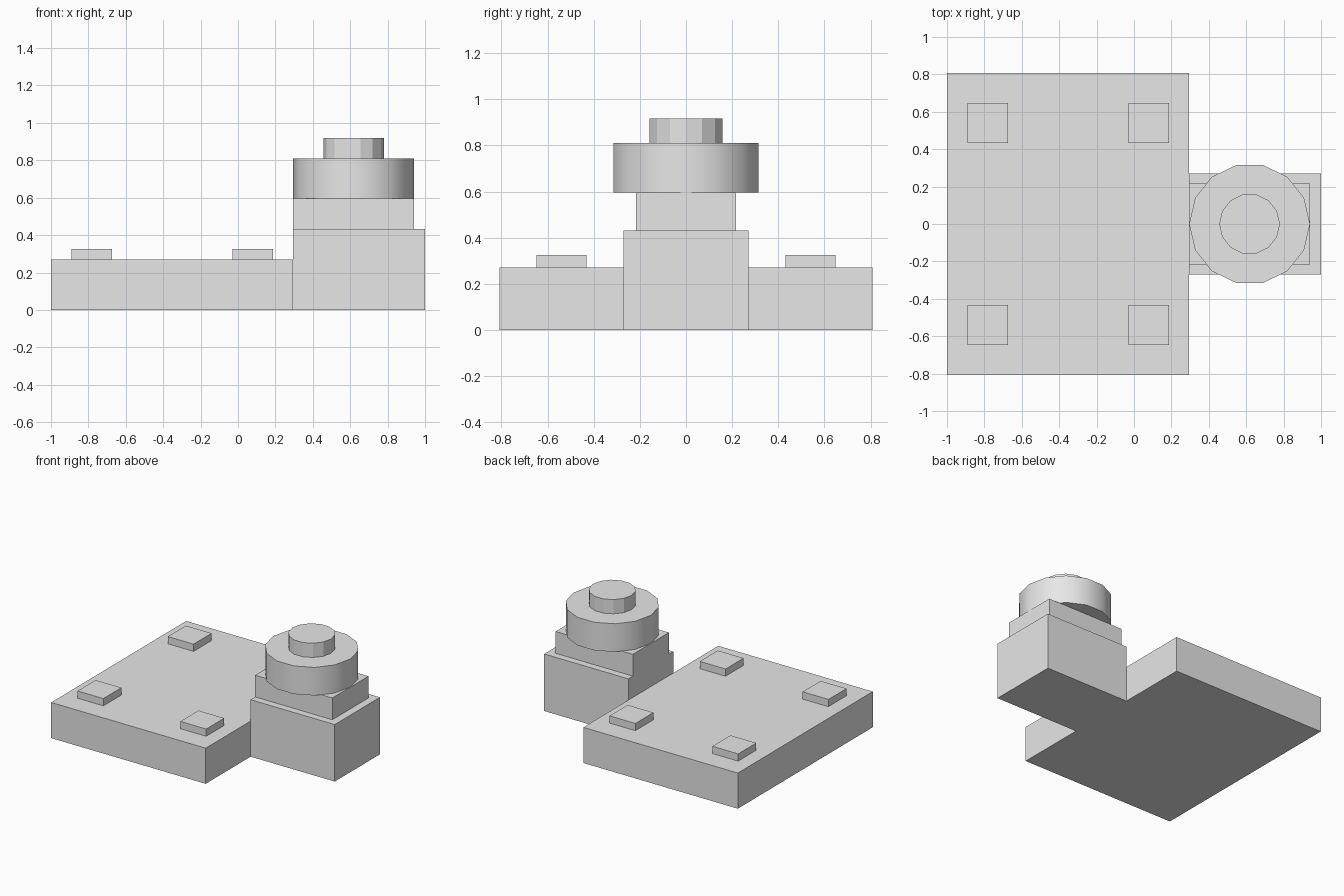
import bpy
import math

default_cube = bpy.data.objects.get("Cube")
if default_cube:
    bpy.data.objects.remove(default_cube, do_unlink=True)

grey = bpy.data.materials.new("plain_grey")
grey.use_nodes = True
colour = (0.8, 0.8, 0.8, 1)
grey.diffuse_color = colour
grey.node_tree.nodes["Principled BSDF"].inputs["Base Color"].default_value = colour


def finish(name):
    obj = bpy.context.object
    obj.name = name
    obj.data.name = name
    obj.data.materials.append(grey)
    return obj


def box(name, x0, x1, y0, y1, z0, z1):
    bpy.ops.mesh.primitive_cube_add(
        size=1, location=((x0 + x1) / 2, (y0 + y1) / 2, (z0 + z1) / 2))
    bpy.context.object.scale = (x1 - x0, y1 - y0, z1 - z0)
    bpy.ops.object.transform_apply(location=False, rotation=False, scale=True)
    return finish(name)


def disc(name, x, radius, z0, z1, sides=14):
    # Rotated so that one corner points along +x
    bpy.ops.mesh.primitive_cylinder_add(
        vertices=sides, radius=radius, depth=z1 - z0,
        location=(x, 0, (z0 + z1) / 2), rotation=(0, 0, math.pi / 2))
    bpy.ops.object.transform_apply(location=False, rotation=True, scale=False)
    return finish(name)


# Main levels
joint_x = 0.295
plate_top = 0.27
plinth_top = 0.432
block_top = 0.597
drum_top = 0.81

# Wide base plate and the stepped plinth beside it
box("base_plate", -1, joint_x, -0.808, 0.808, 0, plate_top)
box("plinth", joint_x, 1, -0.27, 0.27, 0, plinth_top)
box("upper_block", joint_x, 0.942, -0.216, 0.216, plinth_top, block_top)

# Four square pads on the plate
half = 0.108
for end, px in (("right", -0.783), ("left", 0.079)):
    for side, py in (("front", -0.54), ("back", 0.54)):
        box(f"pad_{side}_{end}", px - half, px + half,
            py - half, py + half, plate_top, 0.325)

# Round drum with rounded shading, and a faceted knob
drum_x = 0.618
disc("drum", drum_x, 0.323, block_top, drum_top)
bpy.ops.object.shade_smooth_by_angle(angle=math.radians(40))
disc("knob", drum_x, 0.162, drum_top, 0.918)
